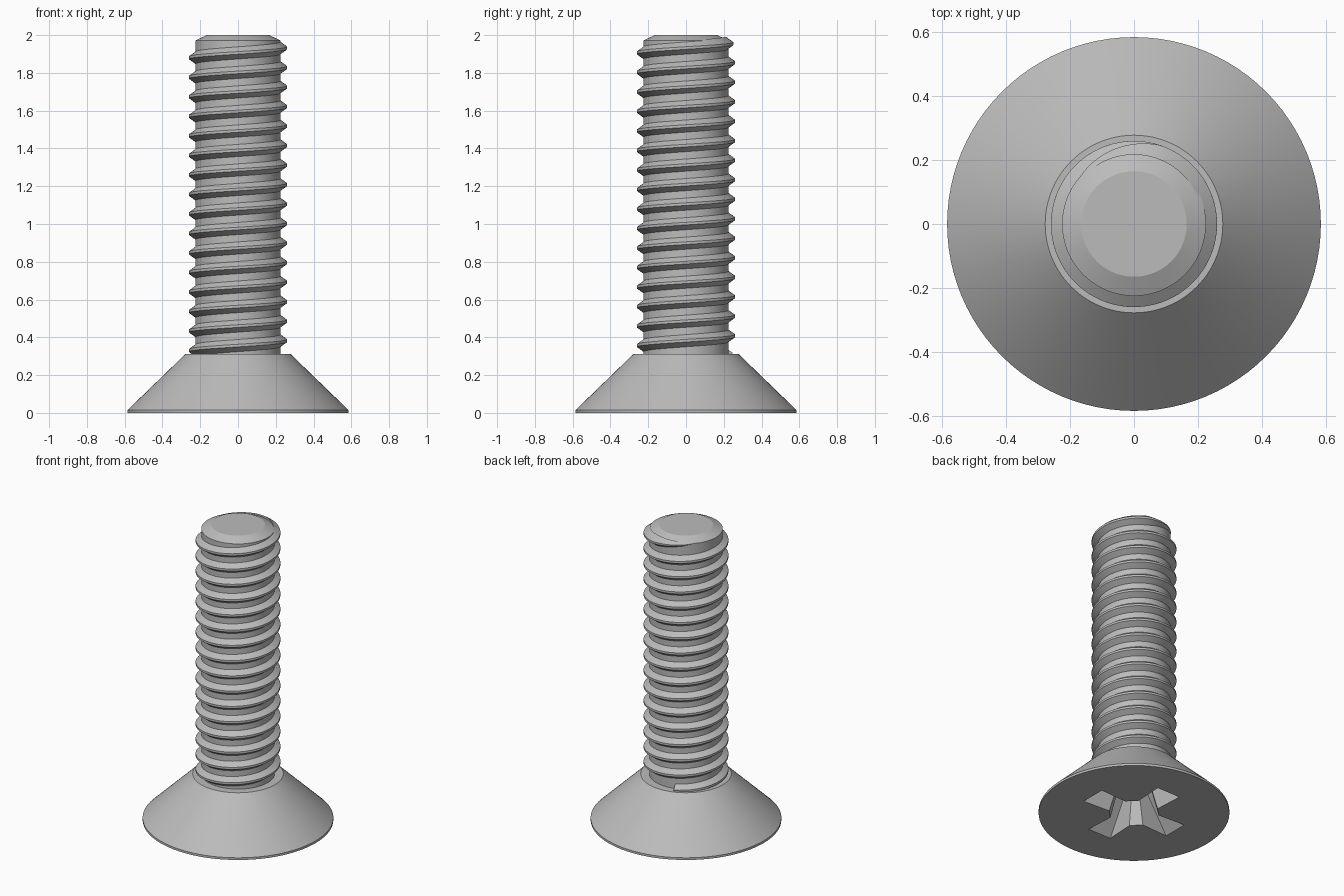
import bpy, bmesh, math
from mathutils import Vector

cube = bpy.data.objects.get("Cube")
if cube:
    bpy.data.objects.remove(cube, do_unlink=True)

SEGMENTS = 96
CORE, CREST, PITCH = 0.225, 0.26, 0.1033

steel = bpy.data.materials.new("grey steel")
steel.use_nodes = True
grey = (0.5, 0.5, 0.5, 1)
steel.diffuse_color = grey
steel.node_tree.nodes["Principled BSDF"].inputs["Base Color"].default_value = grey


def add_object(name, bm):
    bmesh.ops.recalc_face_normals(bm, faces=bm.faces[:])
    mesh = bpy.data.meshes.new(name)
    bm.to_mesh(mesh)
    bm.free()
    mesh.materials.append(steel)
    obj = bpy.data.objects.new(name, mesh)
    bpy.context.collection.objects.link(obj)
    return obj


def loft(rings):
    """Skin a list of closed rings and cap both ends."""
    bm = bmesh.new()
    loops = [[bm.verts.new(p) for p in ring] for ring in rings]
    for a, b in zip(loops, loops[1:]):
        for i in range(len(a)):
            j = (i + 1) % len(a)
            bm.faces.new((a[i], a[j], b[j], b[i]))
    bm.faces.new(loops[0][::-1])
    bm.faces.new(loops[-1])
    return bm


def circle(radius, z):
    return [(radius * math.cos(a), radius * math.sin(a), z)
            for a in (math.tau * i / SEGMENTS for i in range(SEGMENTS))]


def cross(length, end_half, root, root_half, z):
    """Four-armed outline with bevelled inner corners."""
    arm = [(root, -root_half), (length, -end_half), (length, end_half), (root, root_half)]
    points = []
    for k in range(4):
        c, s = round(math.cos(k * math.pi / 2)), round(math.sin(k * math.pi / 2))
        points += [(x * c - y * s, x * s + y * c, z) for x, y in arm]
    return points


def smooth(obj):
    bpy.ops.object.select_all(action='DESELECT')
    obj.select_set(True)
    bpy.context.view_layer.objects.active = obj
    bpy.ops.object.shade_smooth_by_angle(angle=math.radians(25))


# Countersunk head and plain core with a chamfered tip
profile = [(0.585, 0), (0.585, 0.015), (0.278, 0.312), (CORE, 0.312),
           (CORE, 1.972), (0.165, 2.0)]
body = add_object("head_and_core", loft([circle(r, z) for r, z in profile]))

# Tapered cross recess in the underside of the head
cutter = add_object("recess_cutter", loft([
    cross(0.338, 0.088, 0.137, 0.077, -0.01),
    cross(0.12, 0.05, 0.07, 0.045, 0.26)]))
cutter.hide_render = True
cut = body.modifiers.new("cross_recess", 'BOOLEAN')
cut.operation = 'DIFFERENCE'
cut.solver = 'EXACT'
cut.object = cutter
bpy.context.view_layer.objects.active = body
bpy.ops.object.modifier_apply(modifier=cut.name)
bpy.data.objects.remove(cutter, do_unlink=True)
smooth(body)

# Right-handed helical thread that fades out near the tip
start, fade, end = -29.4 * math.pi, 2.4 * math.pi, 2.85 * math.pi
steps = 16 * SEGMENTS
rings = []
for i in range(steps + 1):
    t = start + (end - start) * i / steps
    z = 1.88 + PITCH * (t - math.pi) / math.tau
    full = min(1, max(0.02, (end - t) / (end - fade)))
    inner = CORE - 0.008
    outer = inner + (CREST - inner) * full
    base, tip = 0.038 * full, 0.007 * full
    section = [(inner, -base), (outer, -tip), (outer, tip), (inner, base)]
    rings.append([(r * math.cos(t), r * math.sin(t), z + dz) for r, dz in section])
smooth(add_object("thread", loft(rings)))
